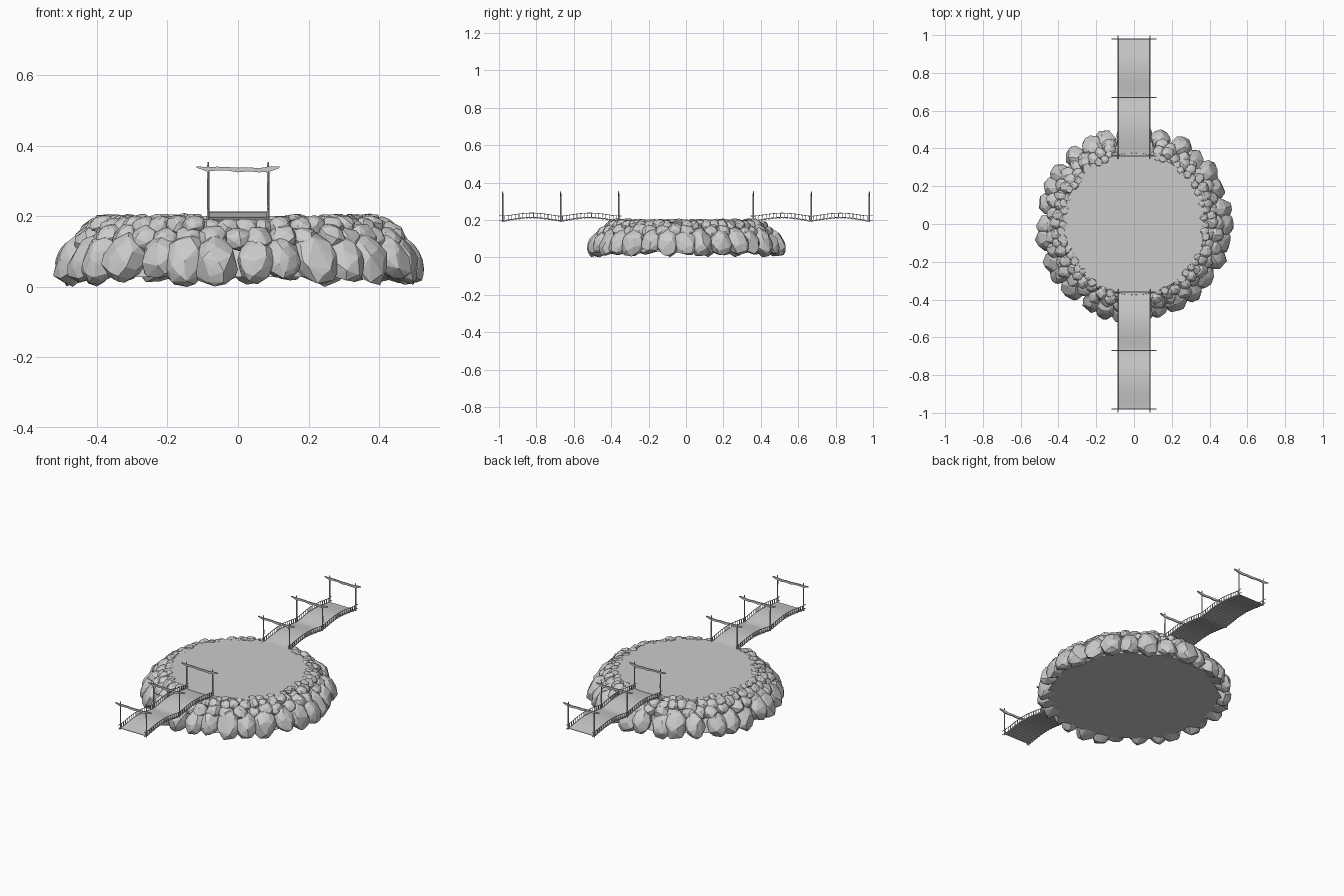
import bpy, bmesh, math, random
from mathutils import Vector

random.seed(11)
if "Cube" in bpy.data.objects:
    bpy.data.objects.remove(bpy.data.objects["Cube"], do_unlink=True)

HALF_W = 0.085           # half width of the bridge deck
START, SPAN = 0.36, 0.31  # first gate and distance between gates
BASE_R, BASE_Z = 0.475, 0.028


def finish(bm, name):
    bmesh.ops.recalc_face_normals(bm, faces=bm.faces)
    mesh = bpy.data.meshes.new(name)
    bm.to_mesh(mesh)
    bm.free()
    obj = bpy.data.objects.new(name, mesh)
    bpy.context.collection.objects.link(obj)
    return obj


def loft(bm, rings):
    """Skin a list of equal point rings and cap both ends."""
    loops = [[bm.verts.new(p) for p in ring] for ring in rings]
    n = len(loops[0])
    for a, b in zip(loops, loops[1:]):
        for i in range(n):
            j = (i + 1) % n
            bm.faces.new((a[i], a[j], b[j], b[i]))
    bm.faces.new(loops[0])
    bm.faces.new(loops[-1])


def pole(bm, path, radii, sides=6):
    """Round bar along a nearly straight path."""
    path = [Vector(p) for p in path]
    axis = (path[-1] - path[0]).normalized()
    u = axis.orthogonal().normalized()
    v = axis.cross(u)
    turns = [math.tau * i / sides for i in range(sides)]
    loft(bm, [[p + r * (u * math.cos(t) + v * math.sin(t)) for t in turns]
              for p, r in zip(path, radii)])


def circle(r, z, sides):
    return [(r * math.cos(math.tau * i / sides), r * math.sin(math.tau * i / sides), z)
            for i in range(sides)]


def deck_z(y):
    """Height of the two-arched deck at distance y from the centre."""
    return 0.197 + 0.017 * abs(math.sin(math.pi * (y - START) / SPAN)) ** 1.3


# Island core: ten-sided base and round flat top
bm = bmesh.new()
loft(bm, [circle(BASE_R, BASE_Z, 10), circle(0.44, 0.1, 10)])
finish(bm, "island_base")
bm = bmesh.new()
loft(bm, [circle(0.43, 0.06, 48), circle(0.4, 0.14, 48), circle(0.375, 0.2, 48)])
finish(bm, "island_top")


# Boulders: convex hulls of jittered points, leaning towards the centre
def boulder(bm, radius, angle, height, size, top):
    c, s = math.cos(angle), math.sin(angle)
    points = []
    for i in range(44):
        # Evenly spread directions, roughened
        h = 1 - 2 * (i + 0.5) / 44
        t = 2.4 * i + random.uniform(-0.4, 0.4)
        w = math.sqrt(1 - h * h)
        k = random.uniform(0.9, 1.1)
        out, along, z = (k * d * e for d, e in zip((w * math.cos(t), w * math.sin(t), h), size))
        r = radius + out - 0.3 * z
        z = min(height + z, top)
        if r < BASE_R:
            z = max(z, BASE_Z)
        points.append(bm.verts.new((r * c - along * s, r * s + along * c, max(z, 0.0))))
    hull = bmesh.ops.convex_hull(bm, input=points)
    spare = [v for v in hull["geom_interior"] if isinstance(v, bmesh.types.BMVert)]
    bmesh.ops.delete(bm, geom=spare, context="VERTS")


def boulder_ring(name, count, radius, height, size):
    bm = bmesh.new()
    for i in range(count):
        a = math.tau * (i + random.uniform(-0.2, 0.2)) / count
        k = random.uniform(0.92, 1.1)
        under_bridge = abs(radius * math.cos(a)) < HALF_W + 0.03
        boulder(bm, radius + random.uniform(-0.01, 0.008), a,
                height + random.uniform(-0.008, 0.008),
                [s * k * random.uniform(0.95, 1.05) for s in size],
                0.192 if under_bridge else random.uniform(0.2, 0.21))
    finish(bm, name)


boulder_ring("large_boulders", 30, 0.464, 0.076, (0.058, 0.06, 0.07))
boulder_ring("middle_boulders", 40, 0.432, 0.137, (0.042, 0.042, 0.036))
boulder_ring("small_boulders", 50, 0.408, 0.17, (0.032, 0.032, 0.028))
boulder_ring("rim_stones", 66, 0.382, 0.19, (0.022, 0.023, 0.017))


# Bridges: one on each side of the island
def build_bridge(side, sign):
    steps = 32
    ys = [START + 2 * SPAN * i / steps for i in range(steps + 1)]

    # Thin arched deck
    bm = bmesh.new()
    loft(bm, [[(-HALF_W, sign * y, deck_z(y)), (HALF_W, sign * y, deck_z(y)),
               (HALF_W, sign * y, deck_z(y) - 0.003), (-HALF_W, sign * y, deck_z(y) - 0.003)]
              for y in ys])
    deck = finish(bm, side + "_bridge_deck")
    for o in bpy.context.selected_objects:
        o.select_set(False)
    deck.select_set(True)
    bpy.context.view_layer.objects.active = deck
    bpy.ops.object.shade_smooth_by_angle(angle=math.radians(35))

    # Slats under the deck
    bm = bmesh.new()
    for a, b in zip(ys, ys[1:]):
        b = a + 0.6 * (b - a)
        loft(bm, [[(x, sign * y, deck_z(y) - d) for y, d in
                   ((a, 0.002), (b, 0.002), (b, 0.006), (a, 0.006))]
                  for x in (-HALF_W, HALF_W)])
    finish(bm, side + "_bridge_slats")

    # Low rope rails with short uprights
    bm = bmesh.new()
    ends = [START - 0.015] + ys[1:-1] + [0.9985]
    for x in (-HALF_W, HALF_W):
        for lift in (0, 0.023):
            pole(bm, [(x, sign * y, deck_z(y) + lift) for y in ends], [0.002] * len(ends), 5)
        for a, b in zip(ys, ys[1:]):
            y = (a + b) / 2
            pole(bm, [(x, sign * y, deck_z(y) - 0.002), (x, sign * y, deck_z(y) + 0.024)],
                 [0.002] * 2, 4)
    finish(bm, side + "_bridge_rails")

    # Gates: two posts and a flat crooked crossbeam
    for n, label in enumerate(("inner", "middle", "outer")):
        y = sign * (START + n * SPAN)
        bm = bmesh.new()
        for x in (-HALF_W, HALF_W):
            pole(bm, [(x, y, 0.19), (x + 0.001, y, 0.26), (x, y, 0.335), (x + 0.001, y, 0.355)],
                 [0.004, 0.0035, 0.0038, 0.002])
        finish(bm, f"{side}_{label}_gate_posts")
        bm = bmesh.new()
        tops = (0.342, 0.34, 0.341, 0.34, 0.338, 0.339, 0.337, 0.341, 0.342)
        depths = (0.004, 0.012, 0.011, 0.01, 0.013, 0.011, 0.012, 0.014, 0.005)
        loft(bm, [[(-0.118 + 0.0295 * i, y + dy, z) for dy, z in
                   ((-0.003, t), (0.003, t), (0.003, t - d), (-0.003, t - d))]
                  for i, (t, d) in enumerate(zip(tops, depths))])
        finish(bm, f"{side}_{label}_gate_beam")


build_bridge("front", -1)
build_bridge("back", 1)
